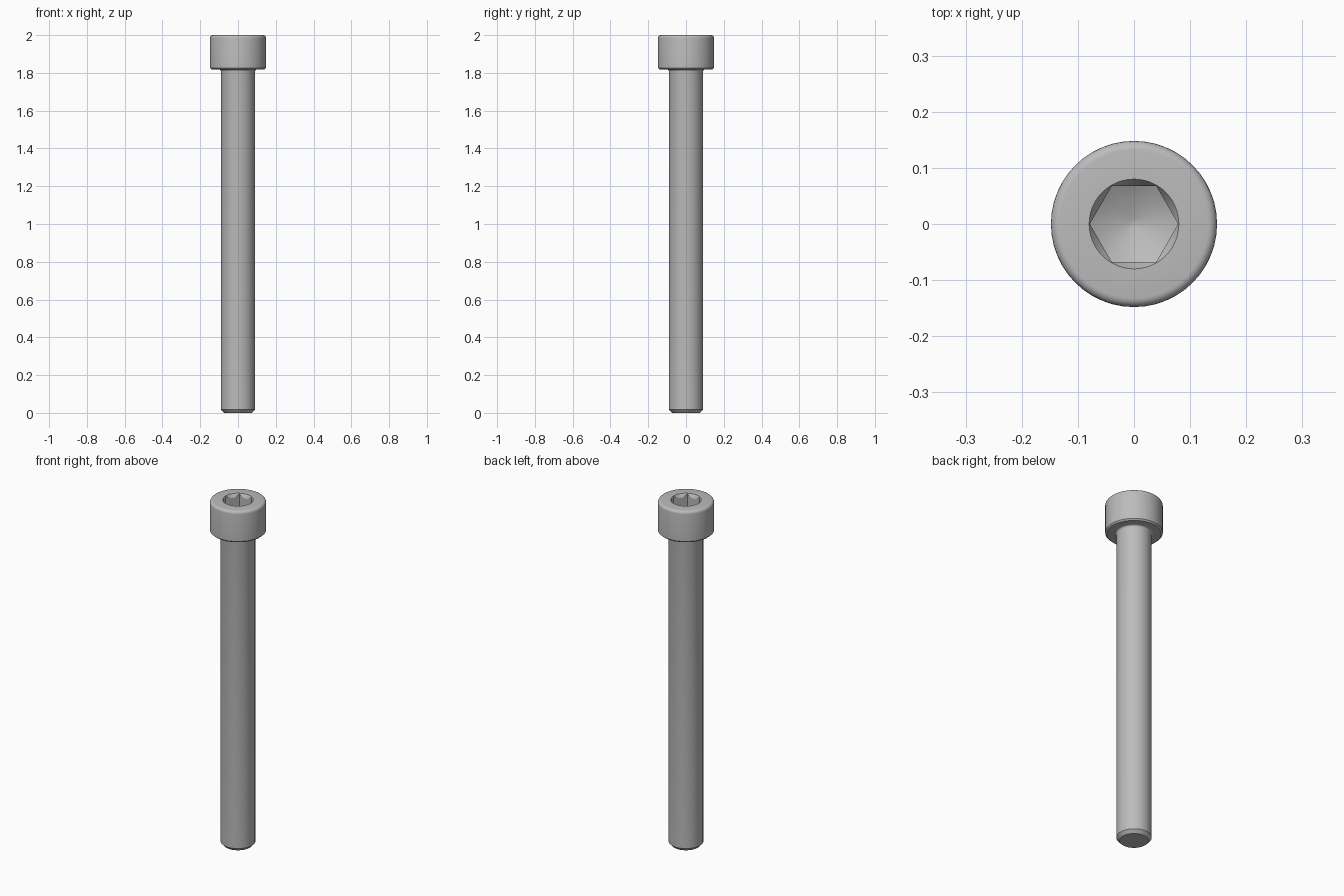
import bpy
import bmesh
from math import pi, cos, sin

SEGMENTS = 48
HEAD_R, SHAFT_R = 0.148, 0.091
HEAD_Z, TOP_Z = 1.818, 2.0
SOCKET_R, SOCKET_Z = 0.0787, 1.909
ROUND_R, FILLET_R = 0.016, 0.010

if "Cube" in bpy.data.objects:
    bpy.data.objects.remove(bpy.data.objects["Cube"])

steel = bpy.data.materials.new("steel_grey")
steel.use_nodes = True
colour = (0.5, 0.5, 0.5, 1)
steel.diffuse_color = colour
steel.node_tree.nodes["Principled BSDF"].inputs["Base Color"].default_value = colour


def lathe(name, profile, sides=SEGMENTS):
    """Turn a bottom-to-top (radius, height) profile into a closed solid."""
    bm = bmesh.new()
    rings = [[bm.verts.new((r * cos(2 * pi * i / sides), r * sin(2 * pi * i / sides), z))
              for i in range(sides)] for r, z in profile]
    for low, high in zip(rings, rings[1:]):
        for i in range(sides):
            j = (i + 1) % sides
            bm.faces.new((low[i], low[j], high[j], high[i]))
    bm.faces.new(rings[0][::-1])
    bm.faces.new(rings[-1])
    mesh = bpy.data.meshes.new(name)
    bm.to_mesh(mesh)
    bm.free()
    mesh.materials.append(steel)
    obj = bpy.data.objects.new(name, mesh)
    bpy.context.collection.objects.link(obj)
    return obj


def boolean(target, tool, operation):
    bpy.context.view_layer.objects.active = target
    mod = target.modifiers.new(operation.lower(), 'BOOLEAN')
    mod.operation, mod.object, mod.solver = operation, tool, 'EXACT'
    bpy.ops.object.modifier_apply(modifier=mod.name)
    bpy.data.objects.remove(tool)


def arc(r, z, radius, start, end, steps=5):
    return [(r + radius * cos(start + (end - start) * i / steps),
             z + radius * sin(start + (end - start) * i / steps)) for i in range(steps + 1)]


# Shaft with chamfered tip, neck fillet and rounded head
profile = [(0.074, 0), (SHAFT_R, 0.018)]
profile += arc(SHAFT_R + FILLET_R, HEAD_Z - FILLET_R, FILLET_R, pi, pi / 2)
profile += [(HEAD_R - 0.008, HEAD_Z), (HEAD_R, HEAD_Z + 0.008)]
profile += arc(HEAD_R - ROUND_R, TOP_Z - ROUND_R, ROUND_R, 0, pi / 2)
screw = lathe("socket_head_screw", profile)

# Hexagonal socket with a conical floor
hexagon = lathe("hex_cutter", [(SOCKET_R, 1.8), (SOCKET_R, 2.1)], 6)
drill = lathe("drill_cutter", [(0.01, SOCKET_Z - 0.04), (SOCKET_R + 0.001, SOCKET_Z),
                               (SOCKET_R + 0.001, 2.2)])
boolean(hexagon, drill, 'INTERSECT')
boolean(screw, hexagon, 'DIFFERENCE')

# Countersunk socket rim
rim = lathe("rim_cutter", [(0.06, TOP_Z - 0.034), (0.08, TOP_Z), (0.092, TOP_Z + 0.0204)])
boolean(screw, rim, 'DIFFERENCE')

# Smooth shading with crisp machined edges
bpy.ops.object.select_all(action='DESELECT')
screw.select_set(True)
bpy.context.view_layer.objects.active = screw
bpy.ops.object.shade_smooth_by_angle(angle=pi / 6)
